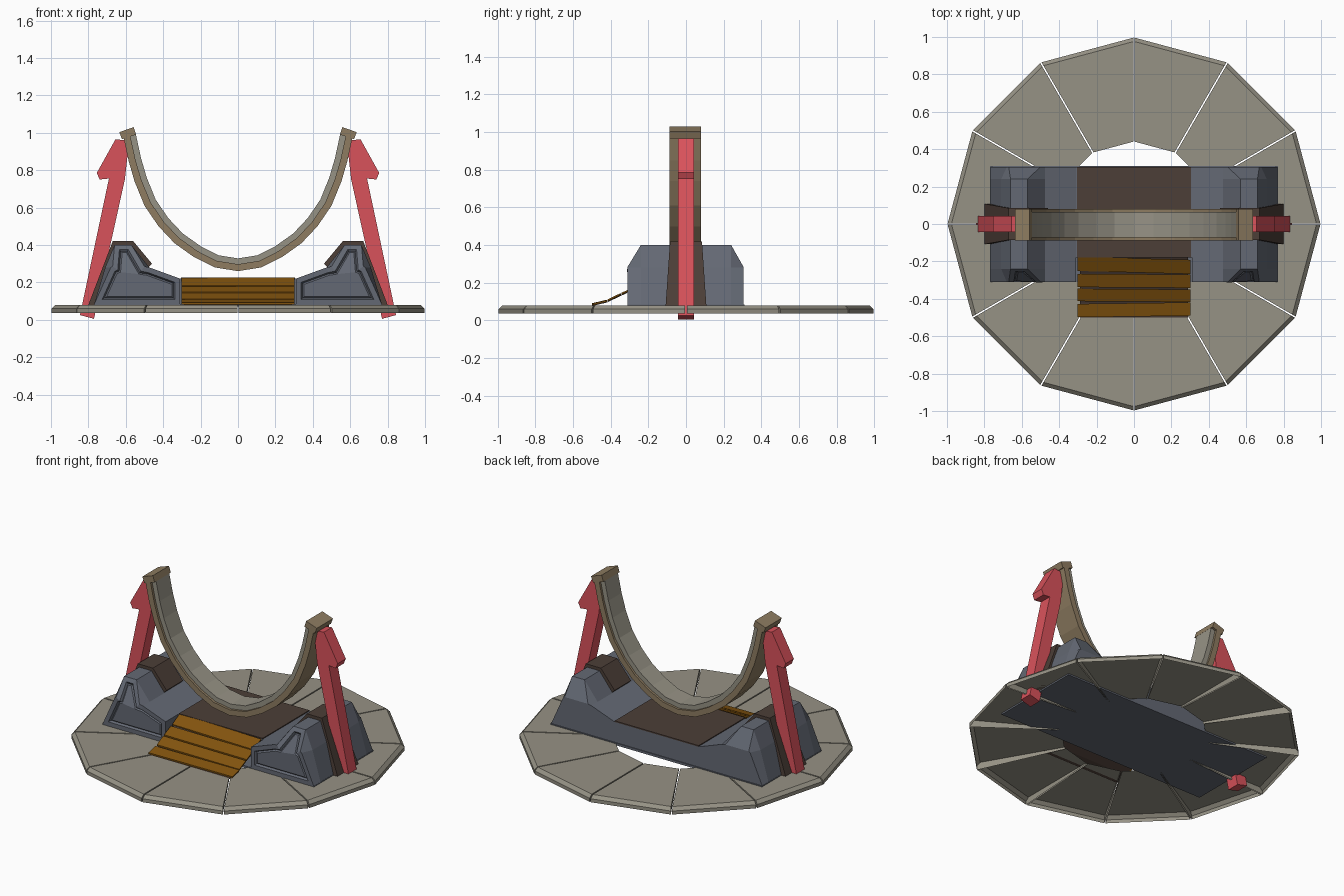
import bpy, bmesh
from math import sin, cos, radians
from mathutils import Vector

if "Cube" in bpy.data.objects:
    bpy.data.objects.remove(bpy.data.objects["Cube"])


def material(name, hex_code):
    def lin(c):
        return c / 12.92 if c <= 0.04045 else ((c + 0.055) / 1.055) ** 2.4
    rgb = [lin(int(hex_code[i:i + 2], 16) / 255) for i in (0, 2, 4)] + [1]
    m = bpy.data.materials.new(name)
    m.use_nodes = True
    m.diffuse_color = rgb
    m.node_tree.nodes["Principled BSDF"].inputs["Base Color"].default_value = rgb
    return m


STONE = material("warm_grey_stone", "969285")
STEEL = material("blue_grey_steel", "646974")
BROWN = material("dark_brown", "4c3e37")
BRONZE = material("bronze", "8e7c61")
RED = material("red_paint", "d9525b")
ORANGE = material("ochre_planks", "83540e")


def finish(bm, name, mat):
    bmesh.ops.recalc_face_normals(bm, faces=bm.faces[:])
    me = bpy.data.meshes.new(name)
    bm.to_mesh(me)
    bm.free()
    me.materials.append(mat)
    ob = bpy.data.objects.new(name, me)
    bpy.context.collection.objects.link(ob)
    return ob


def loft(bm, rings):
    """Skin equal-length closed rings and cap both ends."""
    vs = [[bm.verts.new(p) for p in r] for r in rings]
    n = len(vs[0])
    for a, b in zip(vs, vs[1:]):
        for i in range(n):
            j = (i + 1) % n
            bm.faces.new((a[i], a[j], b[j], b[i]))
    bm.faces.new(vs[0])
    bm.faces.new(vs[-1])
    return vs


def prism(name, mat, outline, y0, y1, side=1):
    """Extrude an x-z outline along y; side = -1 mirrors it in x."""
    bm = bmesh.new()
    loft(bm, [[(side * x, y, z) for x, z in outline] for y in (y0, y1)])
    return finish(bm, name, mat)


def box(name, mat, x, y0, y1, z0, z1):
    return prism(name, mat, [(-x, z0), (x, z0), (x, z1), (-x, z1)], y0, y1)


# Ring floor: twelve hollow wedges with a chamfered rim and tapering side webs
def wedge(k):
    bm = bmesh.new()
    edges = []
    for a, s in ((k * 30, 1), ((k + 1) * 30, -1)):
        d = Vector((cos(radians(a)), sin(radians(a)), 0))
        gap = Vector((-d.y, d.x, 0)) * 0.004 * s
        edges.append([bm.verts.new(d * r + gap + Vector((0, 0, z))) for r, z in
                      ((0.44, 0.07), (0.44, 0.08), (0.975, 0.08), (0.996, 0.06), (0.996, 0.037))])
    a, b = edges
    for i in range(1, 4):
        bm.faces.new((a[i], a[i + 1], b[i + 1], b[i]))
    bm.faces.new(a)
    bm.faces.new(b)
    finish(bm, f"floor_wedge_{k + 1}", STONE)


for k in range(12):
    wedge(k)

# Central platform
box("base_plate", STEEL, 0.77, -0.31, 0.31, 0.07, 0.085)
box("platform_block", STEEL, 0.31, -0.18, 0.305, 0.08, 0.22)
box("platform_deck", BROWN, 0.305, -0.18, 0.305, 0.218, 0.226)


# Support humps with shoulder slopes and a grooved front panel
def hump(side, label):
    full = [(0.77, 0.08), (0.71, 0.28), (0.66, 0.4), (0.57, 0.4), (0.475, 0.28), (0.31, 0.22), (0.31, 0.08)]
    low = [(0.77, 0.08), (0.71, 0.28), (0.7, 0.285), (0.5, 0.285), (0.475, 0.28), (0.31, 0.22), (0.31, 0.08)]
    rings = []
    for y, prof, squeeze in ((-0.31, low, 0.03), (-0.24, full, 0), (0.24, full, 0), (0.305, low, 0.03)):
        rings.append([(side * (x - (squeeze if x > 0.65 and z > 0.1 else 0)), y, z) for x, z in prof])
    bm = bmesh.new()
    vs = loft(bm, rings)
    bm.normal_update()
    bmesh.ops.recalc_face_normals(bm, faces=bm.faces[:])
    crest = {vs[0][2], vs[0][3], vs[1][2], vs[1][3]}
    front = [f for f in bm.faces if all(v.co.y < -0.3 for v in f.verts) or set(f.verts) == crest]
    for thick, depth in ((0.028, 0), (0.008, -0.014), (0.008, 0.008)):
        bmesh.ops.inset_region(bm, faces=front, thickness=thick, depth=depth, use_even_offset=True)
    finish(bm, f"{label}_hump", STEEL)


# Tapered brown band wrapped over each hump
def band(side, label):
    path = [((0.8, 0.08), (0.74, 0.08), 0.108), ((0.67, 0.42), (0.65, 0.38), 0.085),
            ((0.56, 0.42), (0.565, 0.38), 0.085), ((0.46, 0.3), (0.49, 0.27), 0.085)]
    bm = bmesh.new()
    loft(bm, [[(side * o[0], -w, o[1]), (side * o[0], w, o[1]),
               (side * i[0], w, i[1]), (side * i[0], -w, i[1])] for o, i, w in path])
    finish(bm, f"{label}_hump_band", BROWN)


# Leaning red strut with a hooked head, and the cap at the cradle tip
STRUT = [(0.845, 0.025), (0.77, 0.005), (0.605, 0.75), (0.585, 0.93), (0.61, 0.96),
         (0.655, 0.965), (0.755, 0.785), (0.74, 0.75), (0.69, 0.755)]
CAP = [(0.635, 1.003), (0.558, 1.03), (0.545, 0.99), (0.62, 0.965)]

for side, label in ((1, "left"), (-1, "right")):
    hump(side, label)
    band(side, label)
    prism(f"{label}_strut", RED, STRUT, -0.042, 0.042, side)
    prism(f"{label}_cradle_cap", BRONZE, CAP, -0.088, 0.08, side)

# Cradle: bronze outer hoop with a stone inner lining
half = [(0.125, 0.28), (0.235, 0.335), (0.34, 0.41), (0.425, 0.5), (0.5, 0.61),
        (0.553, 0.74), (0.585, 0.85), (0.613, 0.98)]
curve = [Vector((-x, 0, z)) for x, z in reversed(half)] + [Vector((0, 0, 0.26))] + \
        [Vector((x, 0, z)) for x, z in half]


def hoop(name, mat, d0, d1, y0, y1):
    rings = []
    for i, p in enumerate(curve):
        t = (curve[min(i + 1, len(curve) - 1)] - curve[max(i - 1, 0)]).normalized()
        n = Vector((-t.z, 0, t.x))
        rings.append([p + n * d + Vector((0, y, 0)) for d, y in ((d0, y0), (d0, y1), (d1, y1), (d1, y0))])
    bm = bmesh.new()
    loft(bm, rings)
    finish(bm, name, mat)


hoop("cradle_hoop", BRONZE, 0, 0.037, -0.088, 0.08)
hoop("cradle_lining", STONE, 0.03, 0.068, -0.072, 0.065)

# Entry ramp: four slightly uneven planks over a dark backing
steps = [(-0.18, 0.225), (-0.265, 0.178), (-0.345, 0.143), (-0.42, 0.107), (-0.5, 0.088)]


def ramp_strip(name, mat, a, b, lift, thick, skew, width):
    bm = bmesh.new()
    rings = []
    for x, s in ((-width, skew), (width, -skew)):
        rings.append([(x, a[0] + s, a[1] + lift), (x, b[0] + s, b[1] + lift),
                      (x, b[0] + s, b[1] + lift - thick), (x, a[0] + s, a[1] + lift - thick)])
    loft(bm, rings)
    finish(bm, name, mat)


for i, (a, b) in enumerate(zip(steps, steps[1:])):
    ramp_strip(f"ramp_backing_{i + 1}", BROWN, a, b, -0.008, 0.004, 0, 0.29)
    a, b = Vector(a), Vector(b)
    ramp_strip(f"ramp_plank_{i + 1}", ORANGE, a.lerp(b, 0.04), a.lerp(b, 0.93), 0.002, 0.009,
               0.008 if i == 0 else -0.004 if i == 3 else 0.002, 0.302)
